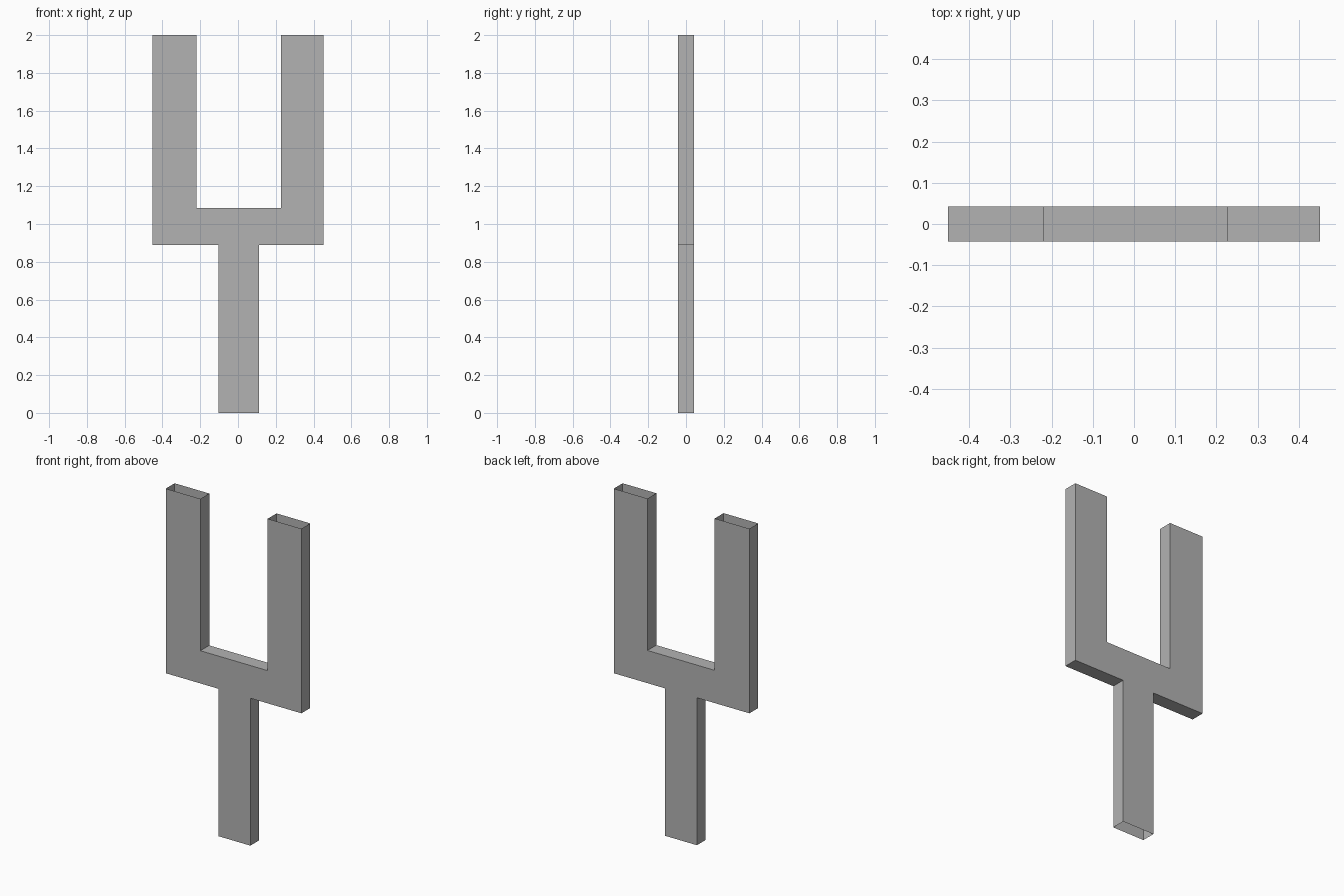
import bpy
import bmesh

cube = bpy.data.objects.get("Cube")
if cube:
    bpy.data.objects.remove(cube, do_unlink=True)

HALF_DEPTH = 0.042
TOP, NOTCH, SHOULDER = 2.0, 1.085, 0.888

# Plain grey material
grey = bpy.data.materials.new("plain_grey")
grey.use_nodes = True
colour = (0.45, 0.45, 0.45, 1)
grey.diffuse_color = colour
grey.node_tree.nodes["Principled BSDF"].inputs["Base Color"].default_value = colour

# Fork outline, running around from the handle's foot
outline = [
    (-0.102, 0), (0.112, 0), (0.112, SHOULDER), (0.452, SHOULDER),
    (0.452, TOP), (0.227, TOP), (0.227, NOTCH), (-0.221, NOTCH),
    (-0.221, TOP), (-0.452, TOP), (-0.452, SHOULDER), (-0.102, SHOULDER),
]

# Extrude the outline through the depth
bm = bmesh.new()
front = bm.faces.new([bm.verts.new((x, -HALF_DEPTH, z)) for x, z in outline])
result = bmesh.ops.extrude_face_region(bm, geom=[front], use_keep_orig=True)
back_verts = [v for v in result["geom"] if isinstance(v, bmesh.types.BMVert)]
bmesh.ops.translate(bm, verts=back_verts, vec=(0, 2 * HALF_DEPTH, 0))
bmesh.ops.recalc_face_normals(bm, faces=bm.faces)

# Open the tube at the prong tips and the handle's foot
ends = [f for f in bm.faces
        if all(v.co.z > TOP - 0.001 for v in f.verts)
        or all(v.co.z < 0.001 for v in f.verts)]
bmesh.ops.delete(bm, geom=ends, context="FACES_ONLY")

mesh = bpy.data.meshes.new("fork_shell")
bm.to_mesh(mesh)
bm.free()
mesh.materials.append(grey)
fork = bpy.data.objects.new("fork_shell", mesh)
bpy.context.scene.collection.objects.link(fork)
